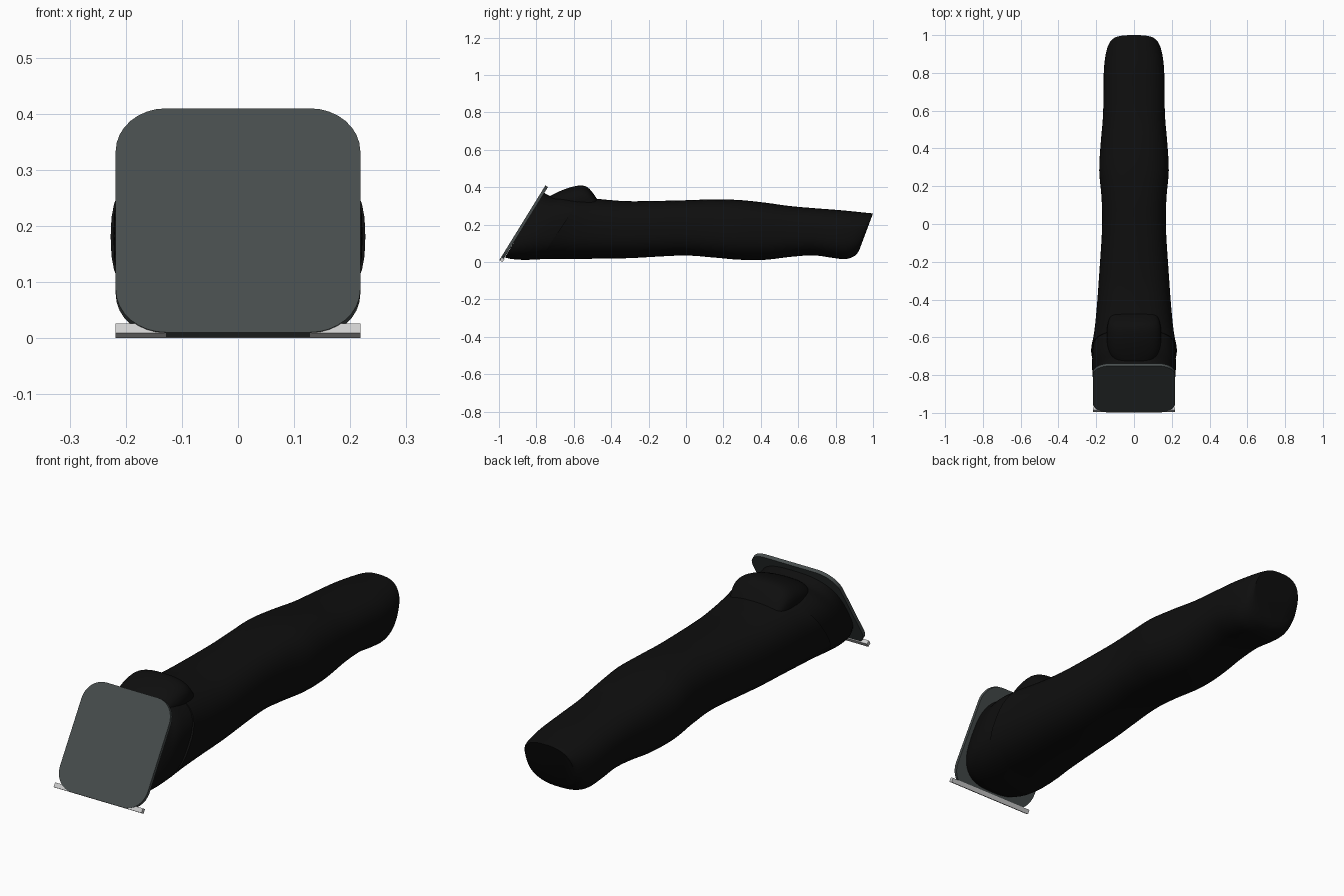
import bpy, bmesh, math
from mathutils import Vector

if "Cube" in bpy.data.objects:
    bpy.data.objects.remove(bpy.data.objects["Cube"])


def material(name, rgb):
    m = bpy.data.materials.new(name)
    m.diffuse_color = (*rgb, 1)
    m.use_nodes = True
    m.node_tree.nodes["Principled BSDF"].inputs["Base Color"].default_value = m.diffuse_color
    return m


BLACK = material("matte_black", (0.0045, 0.0045, 0.0045))
GREY = material("slate_grey", (0.062, 0.073, 0.073))
STEEL = material("light_steel", (0.62, 0.62, 0.62))


def finish(bm, name, mat, angle=35):
    bmesh.ops.recalc_face_normals(bm, faces=bm.faces)
    me = bpy.data.meshes.new(name)
    bm.to_mesh(me)
    bm.free()
    me.materials.append(mat)
    ob = bpy.data.objects.new(name, me)
    bpy.context.collection.objects.link(ob)
    bpy.ops.object.select_all(action='DESELECT')
    ob.select_set(True)
    bpy.context.view_layer.objects.active = ob
    bpy.ops.object.shade_smooth_by_angle(angle=math.radians(angle))
    return ob


def smooth_rows(rows, steps=5):
    """Catmull-Rom interpolation between section rows."""
    out = []
    for i in range(len(rows) - 1):
        p = [rows[max(i - 1, 0)], rows[i], rows[i + 1], rows[min(i + 2, len(rows) - 1)]]
        for s in range(steps):
            t = s / steps
            out.append([0.5 * (2 * b + (c - a) * t + (2 * a - 5 * b + 4 * c - d) * t * t
                               + (3 * b - a - 3 * c + d) * t ** 3)
                        for a, b, c, d in zip(*p)])
    return out + [list(rows[-1])]


def loft(name, rows, mat, power=2.6, sides=48):
    """Rows: bottom y, bottom z, top y, top z, half width of a rounded section."""
    bm = bmesh.new()
    rings = []
    for yb, zb, yt, zt, w in smooth_rows(rows):
        ring = []
        for k in range(sides):
            a = 2 * math.pi * k / sides
            c, s = math.cos(a), math.sin(a)
            x = math.copysign(abs(c) ** (2 / power), c)
            h = (math.copysign(abs(s) ** (2 / power), s) + 1) / 2
            ring.append(bm.verts.new((w * x, yb + (yt - yb) * h, zb + (zt - zb) * h)))
        rings.append(ring)
    for r, q in zip(rings, rings[1:]):
        for k in range(sides):
            n = (k + 1) % sides
            bm.faces.new((r[k], r[n], q[n], q[k]))
    bm.faces.new(rings[0])
    bm.faces.new(rings[-1])
    return finish(bm, name, mat)


# Handle shell with slanted front lip and slanted tail
loft("handle", [
    (-0.78, 0.016, -0.56, 0.345, 0.227),
    (-0.66, 0.016, -0.50, 0.341, 0.211),
    (-0.48, 0.018, -0.40, 0.331, 0.197),
    (-0.30, 0.021, -0.28, 0.325, 0.186),
    (-0.02, 0.035, -0.02, 0.330, 0.169),
    (0.14, 0.025, 0.14, 0.335, 0.172),
    (0.28, 0.013, 0.28, 0.332, 0.184),
    (0.42, 0.012, 0.42, 0.318, 0.177),
    (0.56, 0.028, 0.56, 0.299, 0.165),
    (0.68, 0.036, 0.70, 0.287, 0.161),
    (0.78, 0.023, 0.83, 0.277, 0.160),
    (0.85, 0.016, 0.92, 0.268, 0.152),
    (0.90, 0.032, 0.98, 0.262, 0.136),
    (0.925, 0.06, 1.00, 0.26, 0.118),
], BLACK)

# Head block between the shell and the face plate
loft("head", [
    (-0.968, 0.025, -0.762, 0.372, 0.198),
    (-0.93, 0.016, -0.715, 0.350, 0.213),
    (-0.85, 0.012, -0.65, 0.352, 0.222),
    (-0.72, 0.019, -0.55, 0.340, 0.214),
    (-0.60, 0.030, -0.48, 0.325, 0.190),
], BLACK, power=2.8)

# Raised thumb switch on the head
loft("thumb_switch", [(y, 0.25, y, z, w) for y, z, w in (
    (-0.735, 0.348, 0.10), (-0.69, 0.372, 0.13), (-0.63, 0.396, 0.142),
    (-0.57, 0.409, 0.144), (-0.53, 0.402, 0.139), (-0.50, 0.372, 0.13),
    (-0.475, 0.335, 0.118))], BLACK)

# Slanted frame shared by the face plate and the blade
ALONG = Vector((0, 0.525, 0.851))
BACK = Vector((0, 0.851, -0.525))
ORIGIN = Vector((0, -0.998, 0.0105))


def slanted_panel(name, width, length, radius, thick, mat, offset=0.0, corner_steps=8):
    bm = bmesh.new()
    verts = []
    for cx, cy, start in ((1, 1, 0), (-1, 1, 90), (-1, 0, 180), (1, 0, 270)):
        x0 = cx * (width / 2 - radius)
        l0 = length - radius if cy else radius
        for k in range(corner_steps + 1 if radius else 1):
            a = math.radians(start + 90 * k / corner_steps)
            p = ORIGIN + BACK * offset + ALONG * (l0 + radius * math.sin(a))
            p.x = x0 + radius * math.cos(a)
            verts.append(bm.verts.new(p))
    face = bm.faces.new(verts)
    new = bmesh.ops.extrude_face_region(bm, geom=[face], use_keep_orig=True)
    bmesh.ops.translate(bm, vec=BACK * thick,
                        verts=[g for g in new["geom"] if isinstance(g, bmesh.types.BMVert)])
    return finish(bm, name, mat)


slanted_panel("face_plate", 0.436, 0.469, 0.09, 0.016, GREY)
slanted_panel("blade", 0.436, 0.02, 0, 0.018, STEEL, offset=0.002)
